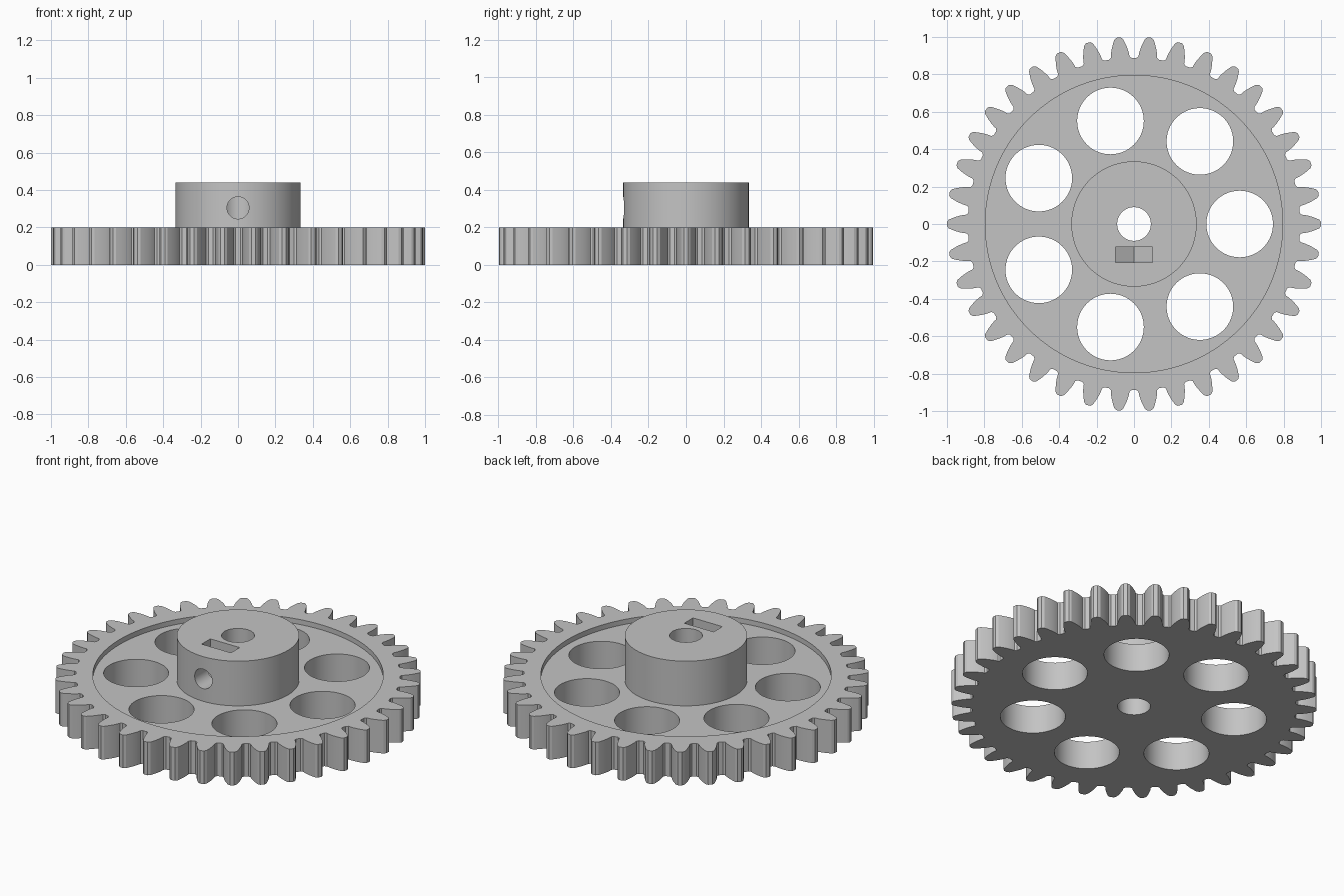
import bpy, bmesh, math
from mathutils import Matrix

cube = bpy.data.objects.get("Cube")
if cube:
    bpy.data.objects.remove(cube, do_unlink=True)

TEETH, TIP_R, PITCH_R, ROOT_R = 38, 1.0, 0.95, 0.888
BASE_R = PITCH_R * math.cos(math.radians(20))
RIM_TOP, FLOOR, HUB_TOP = 0.2, 0.17, 0.44

grey = bpy.data.materials.new("plain grey")
grey.use_nodes = True
colour = (0.55, 0.55, 0.55, 1)
grey.diffuse_color = colour
grey.node_tree.nodes["Principled BSDF"].inputs["Base Color"].default_value = colour


def make_object(name, bm):
    bmesh.ops.recalc_face_normals(bm, faces=bm.faces)
    mesh = bpy.data.meshes.new(name)
    bm.to_mesh(mesh)
    bm.free()
    mesh.materials.append(grey)
    obj = bpy.data.objects.new(name, mesh)
    bpy.context.collection.objects.link(obj)
    return obj


def prism(name, points, depth):
    """Closed outline swept along a depth vector."""
    bm = bmesh.new()
    face = bm.faces.new([bm.verts.new(p) for p in points])
    swept = bmesh.ops.extrude_face_region(bm, geom=[face])["geom"]
    verts = [v for v in swept if isinstance(v, bmesh.types.BMVert)]
    bmesh.ops.translate(bm, verts=verts, vec=depth)
    return make_object(name, bm)


def cylinder(name, radius, low, high, x=0, y=0, segments=128):
    bm = bmesh.new()
    bmesh.ops.create_cone(bm, cap_ends=True, segments=segments, radius1=radius,
                          radius2=radius, depth=high - low,
                          matrix=Matrix.Translation((x, y, (low + high) / 2)))
    return make_object(name, bm)


def combine(target, tool, operation):
    tool.hide_render = True
    mod = target.modifiers.new(tool.name, "BOOLEAN")
    mod.object, mod.operation, mod.solver = tool, operation, "EXACT"
    bpy.context.view_layer.objects.active = target
    bpy.ops.object.modifier_apply(modifier=mod.name)
    bpy.data.objects.remove(tool, do_unlink=True)


def involute(angle):
    return math.tan(angle) - angle


def half_angle(r):
    """Half the angular thickness of a tooth at radius r."""
    return (math.pi / (2 * TEETH) + involute(math.radians(20))
            - involute(math.acos(min(1, BASE_R / r))))


# Toothed outline: root fillet, curved flanks, softened tip
pitch = 2 * math.pi / TEETH
base_half = half_angle(BASE_R)
side = [(ROOT_R, base_half + (pitch / 2 - base_half) * 0.45)]
for i in range(7):
    r = BASE_R + 0.004 + (TIP_R - 0.014 - BASE_R) * i / 6
    side.append((r, half_angle(r)))
side.append((TIP_R, half_angle(TIP_R) * 0.6))
tooth = [(r, -a) for r, a in side] + [(r, a) for r, a in reversed(side)]
outline = [(r * math.cos(a + k * pitch), r * math.sin(a + k * pitch), 0)
           for k in range(TEETH) for r, a in tooth]
gear = prism("gear_wheel_with_hub", outline, (0, 0, RIM_TOP))

# Shallow recess inside the rim, then the raised hub
combine(gear, cylinder("recess", 0.795, FLOOR, 0.5), "DIFFERENCE")
combine(gear, cylinder("hub", 0.335, 0.1, HUB_TOP), "UNION")

# Seven lightening holes and the axle bore
for k in range(7):
    a = 2 * math.pi * k / 7
    hole = cylinder("lightening_hole", 0.178, -0.1, 0.6,
                    0.565 * math.cos(a), 0.565 * math.sin(a), 96)
    combine(gear, hole, "DIFFERENCE")
combine(gear, cylinder("axle_bore", 0.09, -0.1, 0.6, segments=64), "DIFFERENCE")

# Set screw hole, from the front of the hub to the bore
SCREW_Z = 0.305
screw = [(0.059 * math.cos(i * math.pi / 24), -0.5, SCREW_Z + 0.059 * math.sin(i * math.pi / 24))
         for i in range(48)]
combine(gear, prism("screw_hole", screw, (0, 0.5, 0)), "DIFFERENCE")

# Nut slot, open at the top with a pointed floor
w = 0.098
slot = [(-w, -0.207, 0.6), (-w, -0.207, SCREW_Z - w * 0.577),
        (0, -0.207, SCREW_Z - w * 1.155),
        (w, -0.207, SCREW_Z - w * 0.577), (w, -0.207, 0.6)]
combine(gear, prism("nut_slot", slot, (0, 0.083, 0)), "DIFFERENCE")

bpy.ops.object.select_all(action="DESELECT")
gear.select_set(True)
bpy.context.view_layer.objects.active = gear
bpy.ops.object.shade_smooth_by_angle(angle=math.radians(25))
